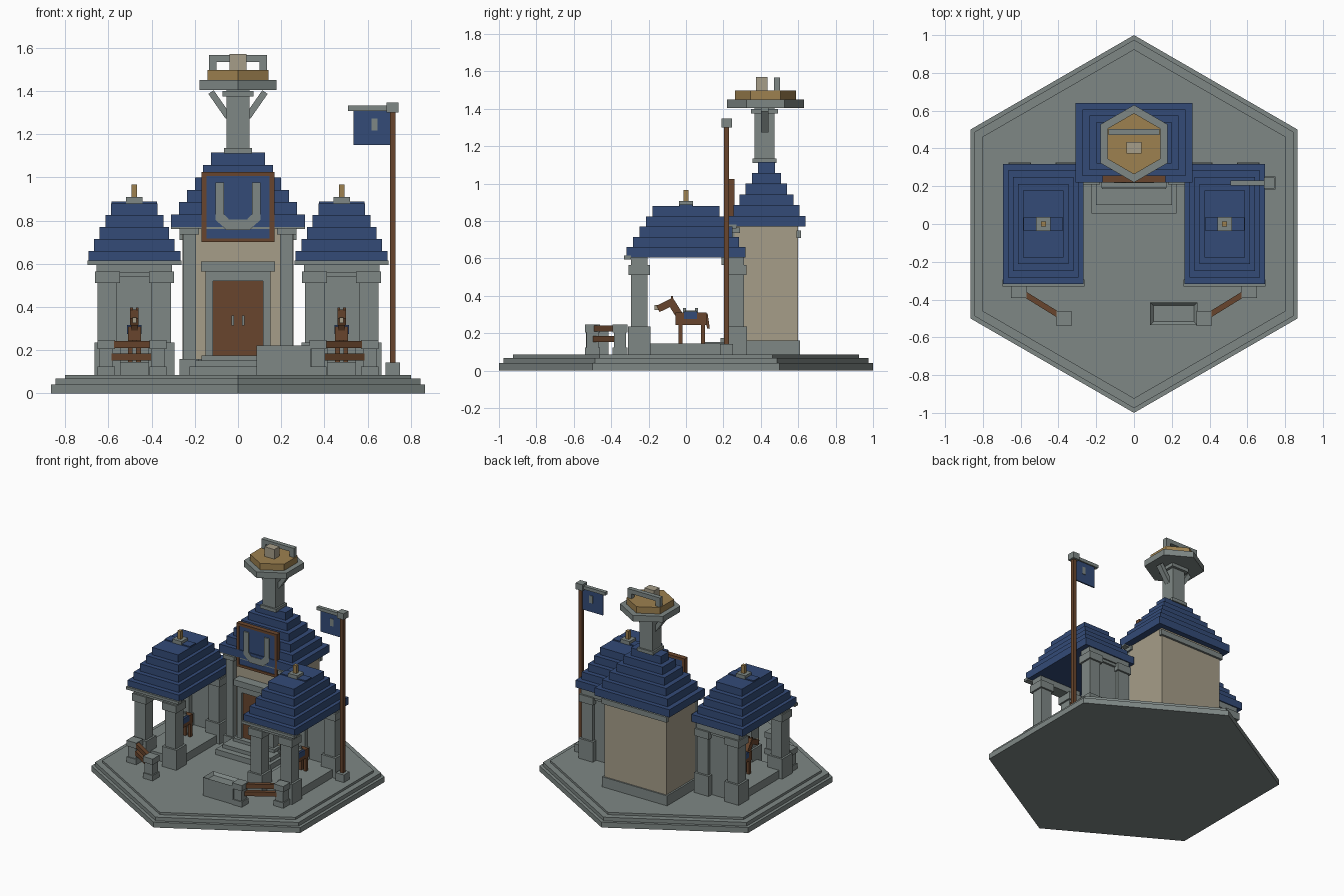
import bpy, bmesh, math
from mathutils import Vector, Matrix

default_cube = bpy.data.objects.get("Cube")
if default_cube:
    bpy.data.objects.remove(default_cube, do_unlink=True)


def material(name, *rgb):
    mat = bpy.data.materials.new(name)
    mat.use_nodes = True
    mat.diffuse_color = (*rgb, 1)
    mat.node_tree.nodes["Principled BSDF"].inputs["Base Color"].default_value = (*rgb, 1)
    return mat


stone = material("grey stone", .21, .245, .235)
blue = material("blue slate", .033, .07, .185)
plaster = material("tan plaster", .38, .34, .25)
wood = material("brown wood", .14, .06, .026)
gold = material("straw gold", .34, .22, .08)


def finish(name, bm, mat, mirror=False):
    bmesh.ops.recalc_face_normals(bm, faces=bm.faces)
    mesh = bpy.data.meshes.new(name)
    bm.to_mesh(mesh)
    bm.free()
    mesh.materials.append(mat)
    obj = bpy.data.objects.new(name, mesh)
    bpy.context.scene.collection.objects.link(obj)
    if mirror:
        obj.modifiers.new("Mirror", "MIRROR")
    return obj


def add_box(bm, low, high):
    low, high = Vector(low), Vector(high)
    place = Matrix.Translation((low + high) / 2) @ Matrix.Diagonal((*(high - low), 1))
    bmesh.ops.create_cube(bm, size=1, matrix=place)


def box(name, low, high, mat, mirror=False):
    bm = bmesh.new()
    add_box(bm, low, high)
    return finish(name, bm, mat, mirror)


def centred(name, half_width, low, high, mat):
    """Box centred on x = 0, with (y, z) corners."""
    return box(name, (-half_width, *low), (half_width, *high), mat)


def beam(name, start, end, width, height, mat, mirror=True):
    """Slanted bar running between two points."""
    start, end = Vector(start), Vector(end)
    run = end - start
    turn = run.to_track_quat("Y", "Z").to_matrix().to_4x4()
    place = Matrix.Translation((start + end) / 2) @ turn
    bm = bmesh.new()
    bmesh.ops.create_cube(bm, size=1, matrix=place @ Matrix.Diagonal((width, run.length, height, 1)))
    return finish(name, bm, mat, mirror)


def prism(name, outline, offset, mat, mirror=False):
    bm = bmesh.new()
    face = bm.faces.new([bm.verts.new(p) for p in outline])
    grown = bmesh.ops.extrude_face_region(bm, geom=[face])["geom"]
    bmesh.ops.translate(bm, vec=offset, verts=[v for v in grown if isinstance(v, bmesh.types.BMVert)])
    return finish(name, bm, mat, mirror)


def hexagon(name, radius, y, bottom, top, mat):
    angles = [math.pi / 2 + i * math.pi / 3 for i in range(6)]
    ring = [(radius * math.cos(a), y + radius * math.sin(a), bottom) for a in angles]
    return prism(name, ring, (0, 0, top - bottom), mat)


def tiered_roof(name, centre, wide, narrow, bottom, top, count, mirror=False):
    """Stack of shrinking slabs."""
    bm = bmesh.new()
    x, y = centre
    rise = (top - bottom) / count
    for i in range(count):
        half = Vector(wide).lerp(Vector(narrow), i / (count - 1))
        z = bottom + i * rise
        add_box(bm, (x - half.x, y - half.y, z), (x + half.x, y + half.y, z + rise))
    return finish(name, bm, blue, mirror)


def column(name, x, y, half, bottom, top, mat, mirror=True):
    return box(name, (x - half, y - half, bottom), (x + half, y + half, top), mat, mirror)


# Hexagonal base
hexagon("base_lower", 1, 0, 0, .04, stone)
hexagon("base_middle", .975, 0, .04, .068, stone)
hexagon("base_top", .925, 0, .068, .085, stone)

# Main hall
centred("hall_plinth", .27, (.24, .08), (.61, .16), stone)
centred("hall_walls", .257, (.26, .16), (.6, .78), plaster)
centred("hall_back_cornice", .27, (.59, .71), (.615, .75), stone)
centred("hall_front_cornice", .31, (.225, .76), (.27, .78), stone)
tiered_roof("hall_roof", (0, .43), (.31, .21), (.125, .045), .77, 1.115, 6)
box("hall_pillars", (.195, .22, .08), (.255, .28, .74), stone, True)
box("hall_pillar_caps", (.18, .21, .735), (.27, .29, .765), stone, True)
box("hall_pillar_bases", (.18, .21, .08), (.27, .29, .16), stone, True)

# Entrance steps
for name, half, front, top in (("lower", .225, .055, .125), ("middle", .2, .1, .152), ("upper", .17, .185, .175)):
    centred(name + "_step", half, (front, .08), (.27, top), stone)

# Double door
box("door_leaves", (.003, .225, .17), (.115, .27, .52), wood, True)
centred("door_gap", .003, (.23, .17), (.27, .52), wood)
box("door_jambs", (.115, .205, .17), (.15, .27, .57), stone, True)
centred("door_head", .15, (.205, .52), (.27, .57), stone)
centred("door_lintel", .172, (.19, .565), (.27, .61), stone)
box("door_handles", (.019, .215, .315), (.03, .226, .36), stone, True)

# Sign with horseshoe
centred("sign_board", .15, (.226, .71), (.256, 1.01), blue)
box("sign_side_frames", (.147, .22, .7), (.168, .258, 1.025), wood, True)
for name, z in (("bottom", .7), ("top", 1.007)):
    centred("sign_" + name + "_frame", .168, (.22, z), (.258, z + .018), wood)
half_shoe = [(0, .757), (.055, .757), (.105, .805), (.105, .977), (.065, .977), (.065, .83), (.042, .805), (0, .805)]
prism("horseshoe", [(x, .217, z) for x, z in half_shoe], (0, .012, 0), stone, True)

# Watch tower
column("tower_foot", 0, .42, .065, 1.11, 1.135, stone, False)
column("tower_shaft", 0, .42, .053, 1.13, 1.41, stone, False)
column("tower_collar", 0, .42, .072, 1.375, 1.4, stone, False)
beam("tower_braces", (.045, .42, 1.28), (.125, .42, 1.395), .04, .03, stone)
hexagon("tower_platform", .205, .425, 1.405, 1.45, stone)
hexagon("tower_deck", .162, .425, 1.45, 1.498, gold)
centred("tower_block", .04, (.373, 1.49), (.435, 1.57), plaster)
box("tower_rail_posts", (.1, .47, 1.49), (.135, .503, 1.54), stone, True)
centred("tower_rail", .135, (.47, 1.535), (.503, 1.567), stone)

# Stables, mirrored left and right
middle = .48
box("stable_floor", (.32, -.25, .08), (.64, .28, .145), stone, True)
for side, x in (("inner", .355), ("outer", .605)):
    for end, y in (("front", -.25), ("back", .265)):
        name = side + "_" + end + "_post"
        column(name, x, y, .045, .08, .6, stone)
        column(name + "_foot", x, y, .06, .08, .235, stone)
        column(name + "_cap", x, y, .058, .51, .565, stone)
box("stable_back_wall", (.36, .255, .08), (.6, .285, .6), stone, True)
box("stable_back_frame", (.4, .24, .54), (.56, .3, .6), stone, True)
for name, y in (("front", -.25), ("back", .265)):
    box("stable_" + name + "_beam", (.305, y - .045, .56), (.655, y + .045, .61), stone, True)
box("stable_front_trim", (.262, -.332, .595), (.697, -.295, .615), stone, True)
tiered_roof("stable_roofs", (middle, 0), (.213, .318), (.108, .178), .605, .88, 5, True)
box("stable_ridge_plates", (middle - .105, -.035, .88), (middle + .105, .035, .888), blue, True)
column("finial_plates", middle, 0, .038, .88, .908, stone)
column("finial_posts", middle, 0, .013, .9, .967, gold)

# Horses
box("horse_bodies", (middle - .03, -.055, .245), (middle + .03, .11, .31), wood, True)
for side in (-1, 1):
    for name, y in (("front", -.03), ("hind", .09)):
        column("horse_" + name + "_leg", middle + side * .019, y, .011, .145, .26, wood)
beam("horse_necks", (middle, -.025, .28), (middle, -.085, .375), .032, .04, wood)
beam("horse_heads", (middle, -.065, .372), (middle, -.15, .33), .038, .038, wood)
box("horse_blazes", (middle - .009, -.168, .325), (middle + .009, -.14, .352), plaster, True)
for side in (-1, 1):
    column("horse_ear", middle + side * .013, -.075, .006, .37, .398, wood)
beam("horse_tails", (middle, .108, .305), (middle, .12, .225), .015, .015, wood)
box("saddle_cloths", (middle - .034, -.01, .275), (middle + .034, .06, .316), blue, True)
box("saddle_seats", (middle - .02, -.005, .31), (middle + .02, .055, .322), stone, True)
for y in (-.007, .055):
    column("saddle_horn", middle, y, .008, .31, .335, stone)

# Hitching rails
for name, x, y in (("near", .37, -.5), ("far", .61, -.352)):
    column(name + "_rail_post", x, y, .032, .08, .21, stone)
    column(name + "_rail_post_cap", x, y, .04, .205, .248, stone)
    column(name + "_rail_post_foot", x, y, .04, .08, .125, stone)
for name, z in (("lower", .168), ("upper", .226)):
    beam(name + "_hitching_rail", (.375, -.497, z), (.605, -.355, z), .03, .032, wood)

# Water trough with a sunken top
bm = bmesh.new()
add_box(bm, (.085, -.535, .08), (.335, -.415, .222))
bm.normal_update()
top = max(bm.faces, key=lambda f: f.calc_center_median().z)
bmesh.ops.inset_region(bm, faces=[top], thickness=.025)
bmesh.ops.translate(bm, vec=(0, 0, -.02), verts=top.verts)
finish("trough", bm, stone)

# Flag
pole_x, pole_y = .716, .217
column("flag_pole", pole_x, pole_y, .013, .08, 1.32, wood, False)
column("flag_pole_foot", pole_x, pole_y, .034, .08, .142, stone, False)
column("flag_pole_cap", pole_x, pole_y, .028, 1.3, 1.347, stone, False)
box("flag_arm", (.51, .203, 1.308), (pole_x, .231, 1.332), stone)
box("flag_cloth", (.535, .212, 1.15), (.703, .222, 1.31), blue)
box("flag_emblem", (.618, .208, 1.217), (.645, .226, 1.272), stone)
